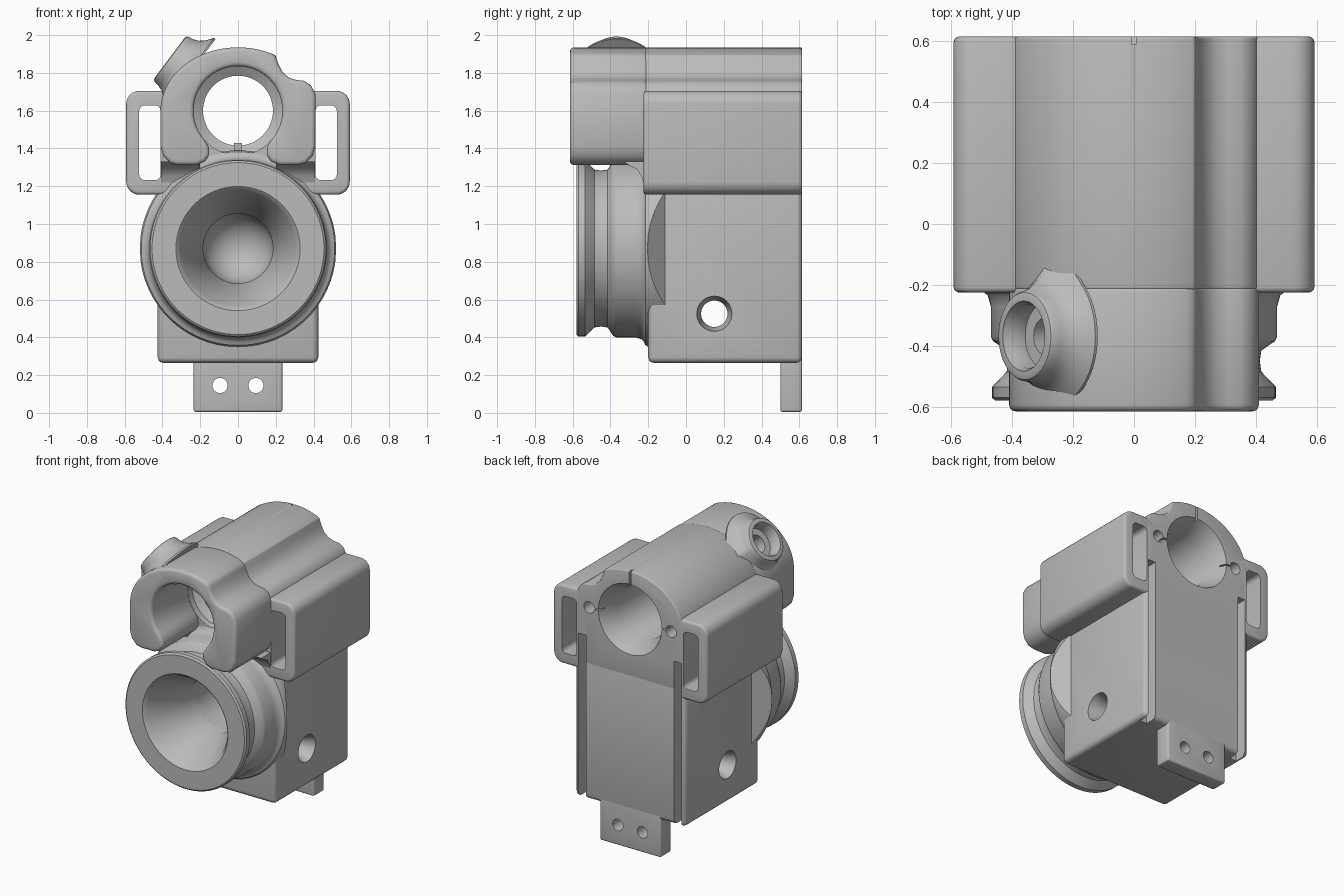
import bpy, bmesh, math
from mathutils import Vector

if "Cube" in bpy.data.objects:
    bpy.data.objects.remove(bpy.data.objects["Cube"])

grey = bpy.data.materials.new("plain_grey")
grey.use_nodes = True
colour = (0.5, 0.5, 0.5, 1)
grey.diffuse_color = colour
grey.node_tree.nodes["Principled BSDF"].inputs["Base Color"].default_value = colour
X, Y, Z = Vector((1, 0, 0)), Vector((0, 1, 0)), Vector((0, 0, 1))
parts, cutters = [], []


def finish(name, bm, bevel, store):
    bmesh.ops.recalc_face_normals(bm, faces=bm.faces)
    mesh = bpy.data.meshes.new(name)
    bm.to_mesh(mesh)
    bm.free()
    ob = bpy.data.objects.new(name, mesh)
    bpy.context.collection.objects.link(ob)
    mesh.materials.append(grey)
    store.append(ob)
    if bevel:
        m = ob.modifiers.new("round", 'BEVEL')
        m.width, m.segments, m.limit_method = bevel, 3, 'ANGLE'
        m.angle_limit = math.radians(35)
    return ob


def extrude(name, pts, start, end, bevel=0.0, axis=Y, store=parts):
    """Prism along y from (x, z) points, or along x from (y, z) points."""
    bm = bmesh.new()
    side = X if axis is Y else Y
    face = bm.faces.new([bm.verts.new(side * a + Z * b + axis * start) for a, b in pts])
    new = bmesh.ops.extrude_face_region(bm, geom=[face])["geom"]
    bmesh.ops.translate(bm, vec=axis * (end - start),
                        verts=[g for g in new if isinstance(g, bmesh.types.BMVert)])
    return finish(name, bm, bevel, store)


def lathe(name, profile, origin, u, v, store=parts, n=64):
    """Revolve (radius, depth, teardrop amount) about u x v."""
    bm = bmesh.new()
    d, origin, rings = u.cross(v), Vector(origin), []
    for r, h, *tear in profile:
        ring = []
        for i in range(n if r else 1):
            a = 2 * math.pi * i / n
            s, c = math.sin(a), math.cos(a)
            k = math.sqrt(2) / (s + abs(c)) if s > abs(c) else 1
            rr = r * (1 + (k - 1) * (tear[0] if tear else 0))
            ring.append(bm.verts.new(origin + d * h + u * rr * c + v * rr * s))
        rings.append(ring)
    for p, q in zip(rings, rings[1:]):
        for i in range(n):
            j = (i + 1) % n
            corners = [p[i % len(p)], p[j % len(p)], q[j % len(q)], q[i % len(q)]]
            bm.faces.new(list(dict.fromkeys(corners)))
    return finish(name, bm, 0, store)


def rod(name, r, origin, length, u, v):
    return lathe(name, [(0, 0), (r, 0), (r, length), (0, length)], origin, u, v, cutters, 32)


def rect(x0, x1, z0, z1):
    return [(x0, z0), (x1, z0), (x1, z1), (x0, z1)]


def rounded(x0, x1, z0, z1, r):
    pts = []
    for cx, cz, a0 in ((x1 - r, z1 - r, 0), (x0 + r, z1 - r, 90),
                       (x0 + r, z0 + r, 180), (x1 - r, z0 + r, 270)):
        pts += arc(cx, cz, r, r, a0, a0 + 90, 6)
    return pts


def arc(cx, cz, rx, rz, a0, a1, n):
    angles = [math.radians(a0 + (a1 - a0) * i / n) for i in range(n + 1)]
    return [(cx + rx * math.cos(a), cz + rz * math.sin(a)) for a in angles]


def cut(ob, *tools, operation='DIFFERENCE'):
    for tool in tools:
        m = ob.modifiers.new("cut", 'BOOLEAN')
        m.object, m.operation, m.solver = tool, operation, 'EXACT'


# Upper housing: domed outline with a scooped shoulder on the left
BORE = 1.6
dome = arc(0, BORE, 0.41, 0.335, 180, 61, 30)
shoulder = [(0.213, 1.85), (0.235, 1.805), (0.27, 1.775), (0.31, 1.762),
            (0.35, 1.758), (0.385, 1.735), (0.41, 1.69)]
arm = [(0.41, 1.41), (0.395, 1.36), (0.36, 1.322), (0.32, 1.312), (0.22, 1.312),
       (0.175, 1.33), (0.15, 1.365), (0.155, 1.41)]
hood = extrude("front_hood", dome + shoulder + arm + arc(0, BORE, 0.235, 0.235, -42, 222, 44)
               + [(-x, z) for x, z in reversed(arm)], -0.615, -0.2, 0.022)
housing = extrude("rear_housing", dome + shoulder + [(0.41, 1.2), (-0.41, 1.2)],
                  -0.215, 0.615, 0.008)

# Bore with a flared rear mouth
bore = lathe("bore_cutter", [(0, -0.4), (0.235, -0.4), (0.235, -0.17), (0.185, -0.14), (0.185, 0.48),
                             (0.25, 0.63), (0.25, 0.7), (0, 0.7)], (0, 0, BORE), Z, X, cutters)
cut(housing, bore)
extrude("bore_key", rect(-0.02, 0.02, 1.37, 1.43), -0.19, 0.1)

# Lower body, rear tab
body = extrude("lower_body", rect(-0.425, 0.425, 0.265, 1.24), -0.2, 0.615, 0.03)
tab = extrude("rear_tab", rect(-0.235, 0.235, 0.005, 0.4), 0.5, 0.614, 0.012)
tab_holes = [rod("tab_hole_cutter", 0.04, (s * 0.095, 0.3, 0.145), 0.5, Z, X) for s in (-1, 1)]
cut(tab, *tab_holes)

# Front barrel with grip groove, flange and funnel
AXIS = 0.87
barrel = lathe("front_barrel", [
    (0, -0.58), (0.455, -0.58), (0.466, -0.57), (0.466, -0.535), (0.418, -0.485), (0.413, -0.45),
    (0.418, -0.415), (0.462, -0.385), (0.47, -0.37), (0.47, -0.27), (0.48, -0.235), (0.495, -0.222),
    (0.512, -0.215), (0.52, -0.2), (0.52, -0.05), (0, -0.05)], (0, 0, AXIS), Z, X, n=96)
# Sloped plan that trims the rear of the barrel on both sides
bm = bmesh.new()
plan = [(-0.7, -0.7), (0.7, -0.7), (0.7, -0.385), (0.415, -0.1), (-0.415, -0.1), (-0.7, -0.385)]
low = bm.faces.new([bm.verts.new((x, y, 0.2)) for x, y in plan])
top = bmesh.ops.extrude_face_region(bm, geom=[low])["geom"]
bmesh.ops.translate(bm, vec=(0, 0, 1.4), verts=[g for g in top if isinstance(g, bmesh.types.BMVert)])
trim = finish("barrel_trim_cutter", bm, 0, cutters)
cut(barrel, trim, operation='INTERSECT')
funnel = lathe("funnel_cutter", [
    (0, -0.7), (0.335, -0.7), (0.335, -0.585), (0.32, -0.573), (0.305, -0.55), (0.185, -0.3),
    (0.185, 0.0)] + [(0.185 * math.cos(a * math.pi / 16), 0.185 * math.sin(a * math.pi / 16))
                     for a in range(1, 8)] + [(0, 0.185)], (0, 0, AXIS), Z, X, cutters)
cut(barrel, funnel)
cut(body, funnel)

# Cross hole through the lower body, countersunk on both sides
cross = lathe("cross_hole_cutter", [(0, -0.5), (0.095, -0.5), (0.093, -0.42), (0.07, -0.36),
                                    (0.07, 0.36), (0.093, 0.42), (0.095, 0.5), (0, 0.5)],
              (0, 0.15, 0.525), Y, Z, cutters, 40)
cut(body, cross)

for s, label in ((-1, "right"), (1, "left")):
    # Strap loop
    flip = lambda pts: [(s * x, z) for x, z in pts]
    loop = extrude(label + "_strap_loop", flip(rounded(0.33, 0.592, 1.155, 1.705, 0.07)),
                   -0.225, 0.615, 0.018)
    slot = extrude(label + "_slot_cutter", flip(rounded(0.41, 0.523, 1.232, 1.628, 0.03)),
                   -0.4, 0.8, 0, store=cutters)
    cut(loop, slot, bore)
    # Blend under the hood arm
    under = [(-0.33, 1.33), (-0.3, 1.31), (-0.26, 1.29), (-0.235, 1.25), (-0.215, 1.19),
             (-0.1, 1.19), (-0.1, 1.33)]
    extrude(label + "_arm_blend", under, s * 0.2, s * 0.408, axis=X)
    # Rear rail groove and screw hole
    groove = extrude(label + "_groove_cutter", flip(rect(0.34, 0.395, 0.1, 1.4)),
                     0.53, 0.8, store=cutters)
    screw = rod(label + "_screw_cutter", 0.04, (s * 0.315, 0.3, 1.6), 0.5, Z, X)
    slit = extrude(label + "_slit_cutter", flip(rect(0.2, 0.38, 1.595, 1.605)), 0.57, 0.8, store=cutters)
    cut(housing, groove, screw, slit)
    cut(body, groove)
    cut(loop, groove, screw)

top_slit = extrude("top_slit_cutter", rect(-0.006, 0.006, 1.8, 2.1), 0.59, 0.8, store=cutters)
cut(housing, top_slit)

# Side port with teardrop skirt
U, P = Vector((0.6, 0, 0.8)), (-0.362, -0.368, 1.88)
port = lathe("side_port", [(0, 0), (0.132, 0), (0.143, -0.004), (0.149, -0.014), (0.153, -0.04, 0.15),
                           (0.165, -0.07, 0.5), (0.185, -0.095, 0.85), (0.225, -0.125, 1),
                           (0.225, -0.135, 1), (0, -0.135)], P, U, Y)
port_bore = lathe("port_cutter", [(0, 0.1), (0.115, 0.1), (0.115, -0.005), (0.105, -0.02), (0.105, -0.085),
                                  (0.06, -0.086), (0.06, -0.34), (0, -0.34)], P, U, Y, cutters, 40)
hood_bore = rod("hood_bore_cutter", 0.235, (0, -0.7, BORE), 0.54, Z, X)
cut(port, port_bore, hood_bore)
cut(hood, port_bore)
cut(housing, port_bore)

# Bake the cuts and shade
for ob in parts:
    bpy.ops.object.select_all(action='DESELECT')
    bpy.context.view_layer.objects.active = ob
    ob.select_set(True)
    for m in list(ob.modifiers):
        bpy.ops.object.modifier_apply(modifier=m.name)
    bpy.ops.object.shade_smooth_by_angle(angle=math.radians(35))
for ob in cutters:
    bpy.data.objects.remove(ob)
